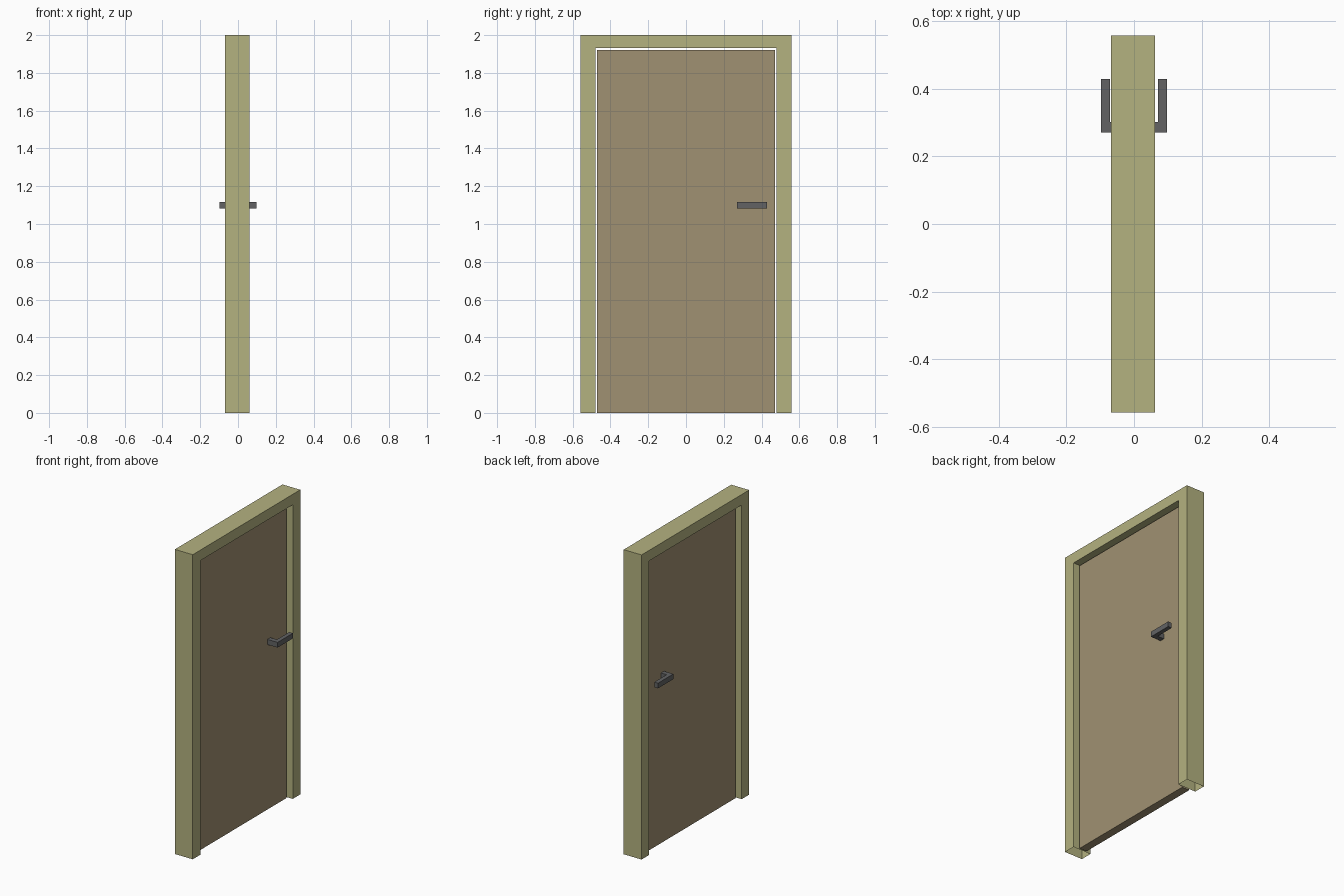
import bpy
import bmesh

cube = bpy.data.objects.get("Cube")
if cube:
    bpy.data.objects.remove(cube, do_unlink=True)


def material(name, rgb):
    mat = bpy.data.materials.new(name)
    mat.use_nodes = True
    mat.diffuse_color = (*rgb, 1)
    mat.node_tree.nodes["Principled BSDF"].inputs["Base Color"].default_value = (*rgb, 1)
    return mat


def extruded(name, profile, axis, start, end, mat, open_bottom=False):
    """Extrude a 2D profile along x (profile in y, z) or z (profile in x, y)."""
    bm = bmesh.new()
    place = (lambda a, b: (start, a, b)) if axis == "x" else (lambda a, b: (a, b, start))
    face = bm.faces.new([bm.verts.new(place(a, b)) for a, b in profile])
    moved = bmesh.ops.extrude_face_region(bm, geom=[face], use_keep_orig=True)
    for v in (g for g in moved["geom"] if isinstance(g, bmesh.types.BMVert)):
        if axis == "x":
            v.co.x = end
        else:
            v.co.z = end
    bmesh.ops.recalc_face_normals(bm, faces=bm.faces)
    if open_bottom:
        feet = [f for f in bm.faces if all(v.co.z < 0.001 for v in f.verts)]
        bmesh.ops.delete(bm, geom=feet, context="FACES_ONLY")
    mesh = bpy.data.meshes.new(name)
    bm.to_mesh(mesh)
    bm.free()
    mesh.materials.append(mat)
    obj = bpy.data.objects.new(name, mesh)
    bpy.context.collection.objects.link(obj)
    return obj


frame_paint = material("olive_frame", (0.456, 0.445, 0.216))
door_paint = material("brown_door", (0.352, 0.283, 0.168))
metal = material("dark_grey_metal", (0.122, 0.124, 0.127))

# Frame: two posts and a lintel in one arch, hollow at the feet
W, H, IN, TOP = 0.558, 2.0, 0.48, 1.931
arch = [(-W, 0), (-W, H), (W, H), (W, 0), (IN, 0), (IN, TOP), (-IN, TOP), (-IN, 0)]
extruded("door_frame", arch, "x", -0.068, 0.062, frame_paint, open_bottom=True)

# Door leaf, with a thin gap to the frame
leaf = [(-0.47, 0), (-0.47, 1.921), (0.47, 1.921), (0.47, 0)]
extruded("door_leaf", leaf, "x", -0.03, 0.024, door_paint)

# L-shaped lever handle on each face
for side, label in ((1, "left"), (-1, "right")):
    lever = [(0.02, 0.271), (0.098, 0.271), (0.098, 0.43),
             (0.071, 0.43), (0.071, 0.302), (0.02, 0.302)]
    extruded("handle_" + label, [(side * x, y) for x, y in lever], "z", 1.083, 1.117, metal)
